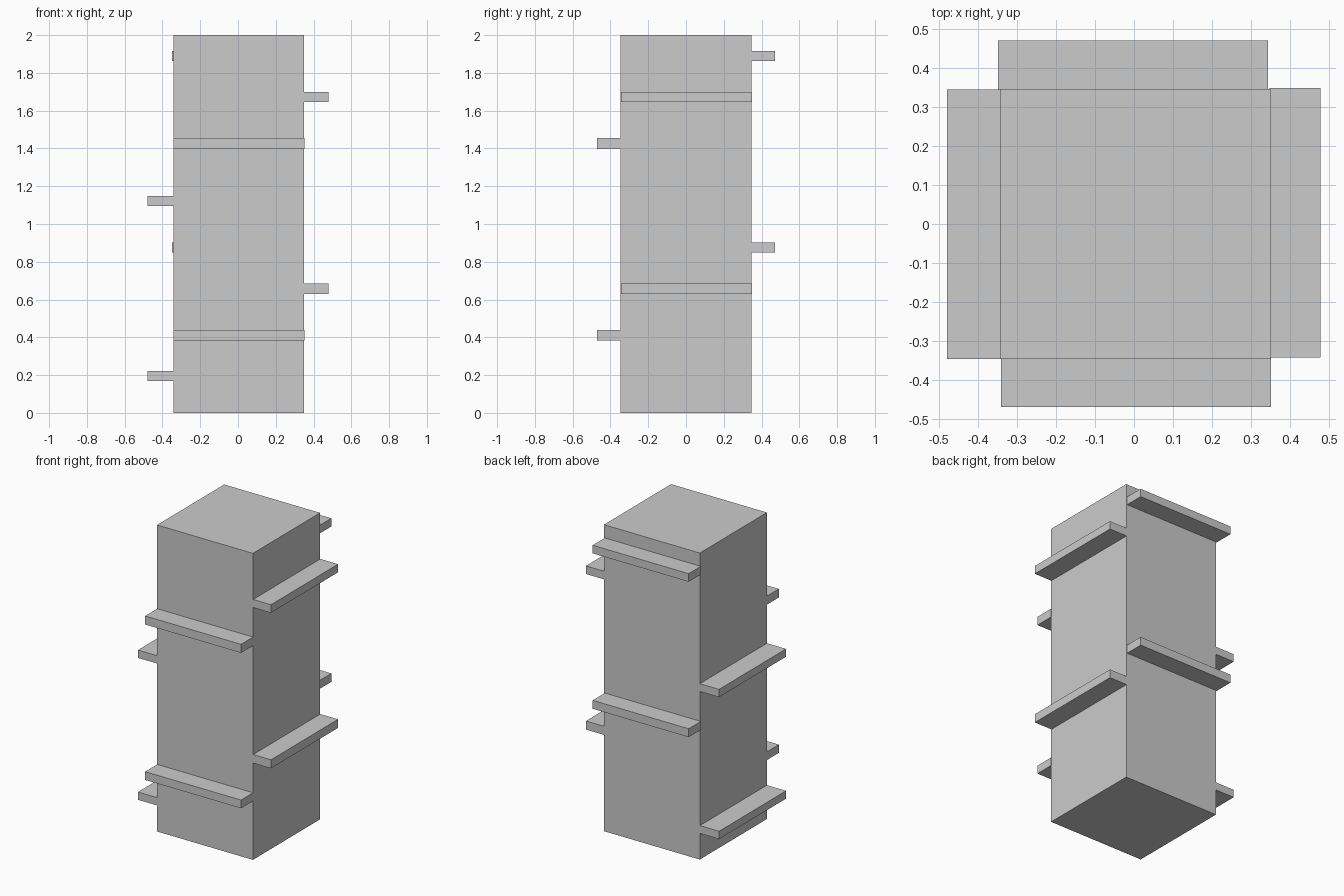
import bpy, bmesh

if "Cube" in bpy.data.objects:
    bpy.data.objects.remove(bpy.data.objects["Cube"])


def box(name, x, y, z):
    """Axis-aligned box from (min, max) ranges."""
    bm = bmesh.new()
    bmesh.ops.create_cube(bm, size=1)
    for v in bm.verts:
        v.co = [r[0] if c < 0 else r[1] for c, r in zip(v.co, (x, y, z))]
    mesh = bpy.data.meshes.new(name)
    bm.to_mesh(mesh)
    bm.free()
    obj = bpy.data.objects.new(name, mesh)
    bpy.context.collection.objects.link(obj)
    return obj


# Main square pillar
X0, X1, Y = -0.342, 0.35, 0.346
box("pillar", (X0, X1), (-Y, Y), (0, 2))

# Ledges: footprint per side and the two height ranges, spiralling upward
E = 0.002  # slight overlap into the pillar
ledges = {
    "left": ((-0.48, X0 + E), (-0.346, 0.345), [(0.17, 0.221), (1.096, 1.147)]),
    "front": ((-0.341, 0.351), (-0.47, -Y + E), [(0.384, 0.438), (1.398, 1.454)]),
    "right": ((X1 - E, 0.478), (-0.343, 0.349), [(0.63, 0.686), (1.645, 1.698)]),
    "back": ((-0.349, 0.344), (Y - E, 0.471), [(0.848, 0.903), (1.862, 1.915)]),
}
for side, (x, y, heights) in ledges.items():
    for level, z in zip(("lower", "upper"), heights):
        box(f"{side}_{level}_ledge", x, y, z)
